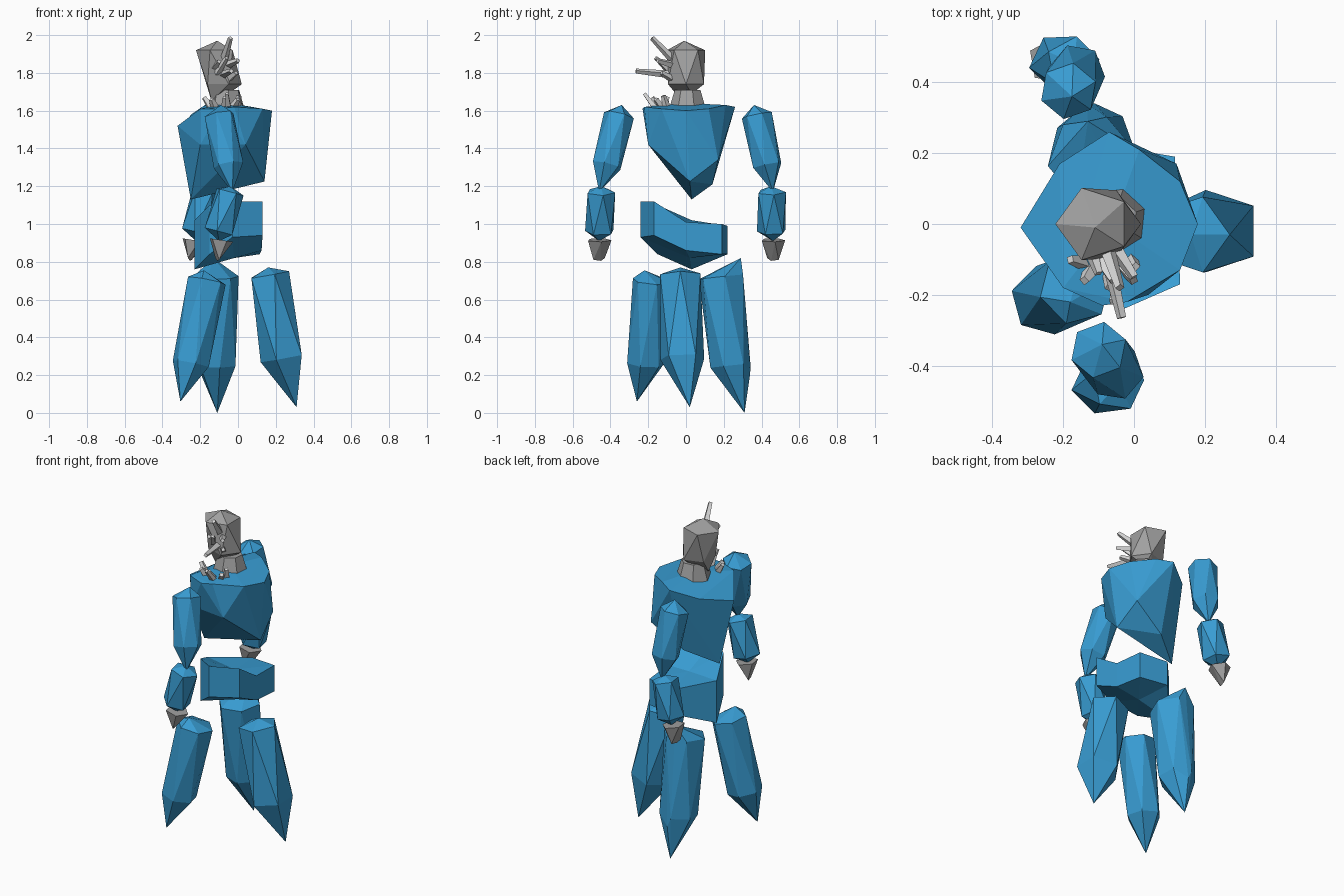
import bpy, bmesh, math
from mathutils import Vector


def material(name, rgb):
    m = bpy.data.materials.new(name)
    m.diffuse_color = (*rgb, 1)
    return m


BLUE = material("crystal blue", (0.04, 0.335, 0.65))
GREY = material("stone grey", (0.35, 0.35, 0.35))
LIGHT = material("pale grey", (0.7, 0.7, 0.7))


def finish(name, bm, mat):
    bmesh.ops.recalc_face_normals(bm, faces=bm.faces)
    me = bpy.data.meshes.new(name)
    bm.to_mesh(me)
    bm.free()
    me.materials.append(mat)
    ob = bpy.data.objects.new(name, me)
    bpy.context.collection.objects.link(ob)
    return ob


def hull(name, mat, points):
    bm = bmesh.new()
    for p in points:
        bm.verts.new(p)
    res = bmesh.ops.convex_hull(bm, input=bm.verts)
    junk = {v for v in res["geom_interior"] if isinstance(v, bmesh.types.BMVert)}
    bmesh.ops.delete(bm, geom=list(junk), context='VERTS')
    return finish(name, bm, mat)


def crystal(name, mat, rings, tips=(), sides=6, turn=0.0, axis=None, twist=0.0):
    """Hull of polygon rings (x, y, z, radius) set across an axis, plus pointed tips."""
    a = Vector(rings[0][:3])
    b = Vector(rings[-1][:3])
    d = (Vector(axis) if axis else b - a).normalized()
    if d.z < 0:
        d = -d
    rot = Vector((0, 0, 1)).rotation_difference(d)
    pts = [Vector(t) for t in tips]
    for k, (x, y, z, r) in enumerate(rings):
        for i in range(sides):
            t = math.radians(turn + twist * k + 360 * i / sides)
            pts.append(Vector((x, y, z)) + rot @ Vector((r * math.cos(t), r * math.sin(t), 0)))
    return hull(name, mat, pts)


# Head and neck
crystal("head", GREY, [(-0.115, 0, 1.92, 0.107), (-0.08, 0, 1.74, 0.1)],
        [(-0.11, -0.01, 1.97), (-0.14, -0.02, 1.65), (-0.05, 0.03, 1.69)], 5, 180, (0, 0, 1), 36)
crystal("neck", GREY, [(-0.06, 0.01, 1.71, 0.07), (-0.06, 0.01, 1.61, 0.1)],
        (), 7, 20, (0, 0, 1))

# Torso: broad shoulders tapering to a low front point
hull("torso", BLUE, [
    (-0.32, -0.01, 1.52), (-0.21, 0.17, 1.57), (-0.07, 0.26, 1.62), (0.015, 0.21, 1.63),
    (0.13, 0.12, 1.61), (0.18, 0, 1.60), (0.13, -0.13, 1.61), (-0.02, -0.22, 1.62),
    (-0.09, -0.23, 1.61), (-0.2, -0.18, 1.61), (-0.06, 0, 1.64),
    (0.14, 0.02, 1.225), (0.04, -0.2, 1.42), (0.12, 0.17, 1.34),
    (-0.08, 0.14, 1.21), (-0.25, 0.03, 1.13), (-0.2, -0.17, 1.42)])

# Pelvis: bent block, raised on one side (x, y, top, bottom)
plan = [(0.13, -0.17, 1.12, 0.94), (0.125, 0.0, 1.01, 0.86), (0.115, 0.19, 1.0, 0.84),
        (-0.06, 0.22, 0.99, 0.84), (-0.23, 0.03, 1.02, 0.76), (-0.15, -0.15, 1.10, 0.84),
        (-0.03, -0.24, 1.12, 0.93)]
bm = bmesh.new()
top = [bm.verts.new((x, y, t)) for x, y, t, b in plan]
low = [bm.verts.new((x, y, b)) for x, y, t, b in plan]
ct, cb = bm.verts.new((-0.02, 0, 1.01)), bm.verts.new((-0.02, 0.02, 0.82))
for i in range(len(plan)):
    j = (i + 1) % len(plan)
    bm.faces.new((low[i], low[j], top[j], top[i]))
    bm.faces.new((top[i], top[j], ct))
    bm.faces.new((low[j], low[i], cb))
finish("pelvis", bm, BLUE)

# Three pointed legs, lower ring twisted against the upper one
crystal("back_leg", BLUE, [(0.16, -0.03, 0.73, 0.112), (0.24, -0.02, 0.29, 0.122)],
        [(0.16, -0.03, 0.77), (0.31, 0.02, 0.03)], 5, 0, None, 36)
crystal("front_leg", BLUE, [(-0.165, -0.18, 0.70, 0.105), (-0.25, -0.215, 0.26, 0.1)],
        [(-0.18, -0.22, 0.755), (-0.305, -0.26, 0.06)], 6, 15, None, 30)
crystal("side_leg", BLUE, [(-0.12, 0.185, 0.72, 0.125), (-0.115, 0.235, 0.25, 0.108)],
        [(-0.13, 0.29, 0.82), (-0.11, 0.34, 0.21), (-0.11, 0.31, 0.0)], 6, 10, None, 30)

# Arms: upper arm, forearm and hand on each side
arms = {"right": (-1, 0.0, 0.0), "left": (1, -0.085, 0.02)}
for side, (s, dx, dy) in arms.items():
    crystal(side + "_upper_arm", BLUE,
            [(-0.1 + dx, s * (0.355 + dy), 1.575, 0.082),
             (-0.05 + dx * 1.3, s * (0.42 + dy / 2), 1.31, 0.08)],
            [(-0.09 + dx, s * (0.34 + dy), 1.63), (-0.03 + dx * 1.5, s * 0.46, 1.17)],
            6, 20, None, 30)
    crystal(side + "_forearm", BLUE,
            [(-0.045 + dx * 1.5, s * 0.452, 1.17, 0.078),
             (-0.1 + dx * 1.4, s * 0.455, 0.96, 0.08)],
            [(-0.04 + dx * 1.5, s * 0.45, 1.2), (-0.1 + dx * 1.45, s * 0.46, 0.91)],
            5, 10, None, 36)
    # Hand: wide wrist narrowing to a short edge
    hx = -0.09 + dx * 1.7
    crystal(side + "_hand", GREY, [(hx, s * 0.46, 0.915, 0.066)],
            [(hx - 0.03, s * 0.43, 0.82), (hx - 0.01, s * 0.49, 0.81),
             (hx - 0.02, s * 0.45, 0.805)], 5, 10, (0.15, 0, 1))

# Shards on the face and shoulder: base, tip, radius
shards = [
    ((-0.075, -0.07, 1.87), (-0.04, -0.18, 1.985), 0.022),
    ((-0.08, -0.07, 1.79), (-0.035, -0.265, 1.81), 0.022),
    ((-0.06, -0.06, 1.84), (0.0, -0.15, 1.865), 0.022),
    ((-0.11, -0.08, 1.80), (-0.06, -0.16, 1.88), 0.02),
    ((-0.06, -0.06, 1.76), (-0.01, -0.13, 1.80), 0.022),
    ((-0.12, -0.08, 1.83), (-0.10, -0.14, 1.86), 0.02),
    ((-0.14, -0.11, 1.61), (-0.18, -0.1, 1.67), 0.022),
    ((-0.12, -0.13, 1.61), (-0.14, -0.16, 1.66), 0.024),
    ((-0.07, -0.13, 1.61), (-0.07, -0.18, 1.67), 0.022),
    ((-0.05, -0.16, 1.61), (-0.06, -0.22, 1.69), 0.02),
    ((-0.03, -0.12, 1.61), (0.0, -0.16, 1.66), 0.024),
    ((-0.01, -0.1, 1.61), (0.005, -0.12, 1.68), 0.022),
]
for i, (a, b, r) in enumerate(shards):
    crystal(f"shard_{i + 1}", LIGHT, [(*a, r), (*b, r * 0.6)], (), 4, 25 * i)
